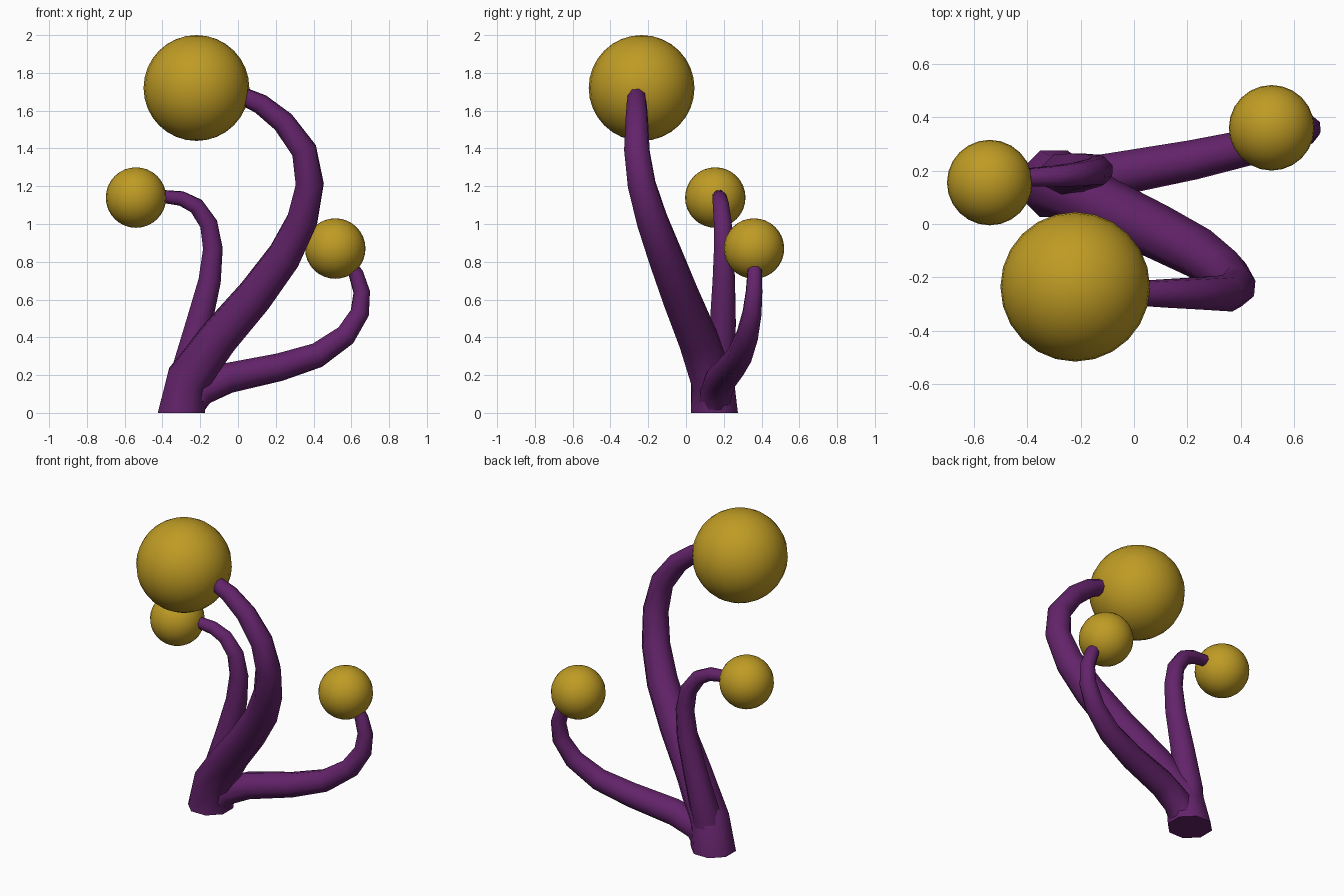
import bpy, bmesh, math
from mathutils import Vector

if "Cube" in bpy.data.objects:
    bpy.data.objects.remove(bpy.data.objects["Cube"])


def material(name, rgb):
    m = bpy.data.materials.new(name)
    m.diffuse_color = (*rgb, 1)
    m.use_nodes = True
    m.node_tree.nodes["Principled BSDF"].inputs["Base Color"].default_value = m.diffuse_color
    return m


purple = material("purple", (0.125, 0.017, 0.145))
gold = material("gold", (0.52, 0.33, 0.018))


def finish(bm, name, mat):
    bmesh.ops.recalc_face_normals(bm, faces=bm.faces)
    for f in bm.faces:
        f.smooth = len(f.verts) <= 4
    for e in bm.edges:
        e.smooth = all(len(f.verts) <= 4 for f in e.link_faces)
    me = bpy.data.meshes.new(name)
    bm.to_mesh(me)
    bm.free()
    me.materials.append(mat)
    ob = bpy.data.objects.new(name, me)
    bpy.context.collection.objects.link(ob)


def stalk(name, path, sides=8):
    """Tapered tube through (x, y, z, radius) points, first ring level on the ground."""
    pts = [Vector(p[:3]) for p in path]
    bm = bmesh.new()
    rings, side, prev = [], Vector((1, 0, 0)), Vector((0, 0, 1))
    for i, p in enumerate(pts):
        if i == 0:
            t = Vector((0, 0, 1))
        else:
            t = (pts[min(i + 1, len(pts) - 1)] - pts[i - 1]).normalized()
        side = prev.rotation_difference(t) @ side
        prev = t
        up = t.cross(side)
        rings.append([bm.verts.new(p + path[i][3] * (
            math.cos(a) * side + math.sin(a) * up))
            for a in (math.tau * (k + 0.5) / sides for k in range(sides))])
    for a, b in zip(rings, rings[1:]):
        for k in range(sides):
            n = (k + 1) % sides
            bm.faces.new((a[k], a[n], b[n], b[k]))
    bm.faces.new(rings[0])
    bm.faces.new(rings[-1])
    finish(bm, name, purple)


def bulb(name, centre, radius):
    bm = bmesh.new()
    bmesh.ops.create_uvsphere(bm, u_segments=24, v_segments=16, radius=radius)
    bmesh.ops.translate(bm, verts=bm.verts, vec=centre)
    finish(bm, name, gold)


# Stalks, all growing from one shared foot
stalk("main_stalk", [
    (-0.30, 0.15, 0, 0.135), (-0.265, 0.14, 0.18, 0.122), (-0.10, 0.06, 0.40, 0.110),
    (0.09, -0.03, 0.62, 0.103), (0.245, -0.11, 0.83, 0.096), (0.34, -0.18, 1.02, 0.087),
    (0.38, -0.235, 1.21, 0.078), (0.35, -0.26, 1.39, 0.07), (0.24, -0.26, 1.54, 0.062),
    (0.12, -0.26, 1.635, 0.055), (0.02, -0.26, 1.68, 0.048)])
stalk("left_stalk", [
    (-0.29, 0.15, 0, 0.10), (-0.265, 0.18, 0.24, 0.088), (-0.205, 0.195, 0.48, 0.074),
    (-0.15, 0.20, 0.70, 0.064), (-0.133, 0.20, 0.87, 0.056), (-0.155, 0.195, 1.00, 0.051),
    (-0.22, 0.185, 1.095, 0.046), (-0.30, 0.178, 1.135, 0.041), (-0.39, 0.175, 1.145, 0.036)])
stalk("right_stalk", [
    (-0.27, 0.15, 0, 0.09), (-0.20, 0.16, 0.12, 0.09), (-0.05, 0.19, 0.185, 0.083),
    (0.22, 0.24, 0.242, 0.076), (0.42, 0.285, 0.305, 0.069), (0.57, 0.325, 0.41, 0.061),
    (0.645, 0.35, 0.53, 0.053), (0.655, 0.36, 0.64, 0.046), (0.625, 0.363, 0.735, 0.041),
    (0.59, 0.363, 0.79, 0.036)])

# Round tips
bulb("large_bulb", (-0.22, -0.235, 1.72), 0.28)
bulb("left_bulb", (-0.54, 0.155, 1.14), 0.16)
bulb("right_bulb", (0.515, 0.36, 0.87), 0.16)
